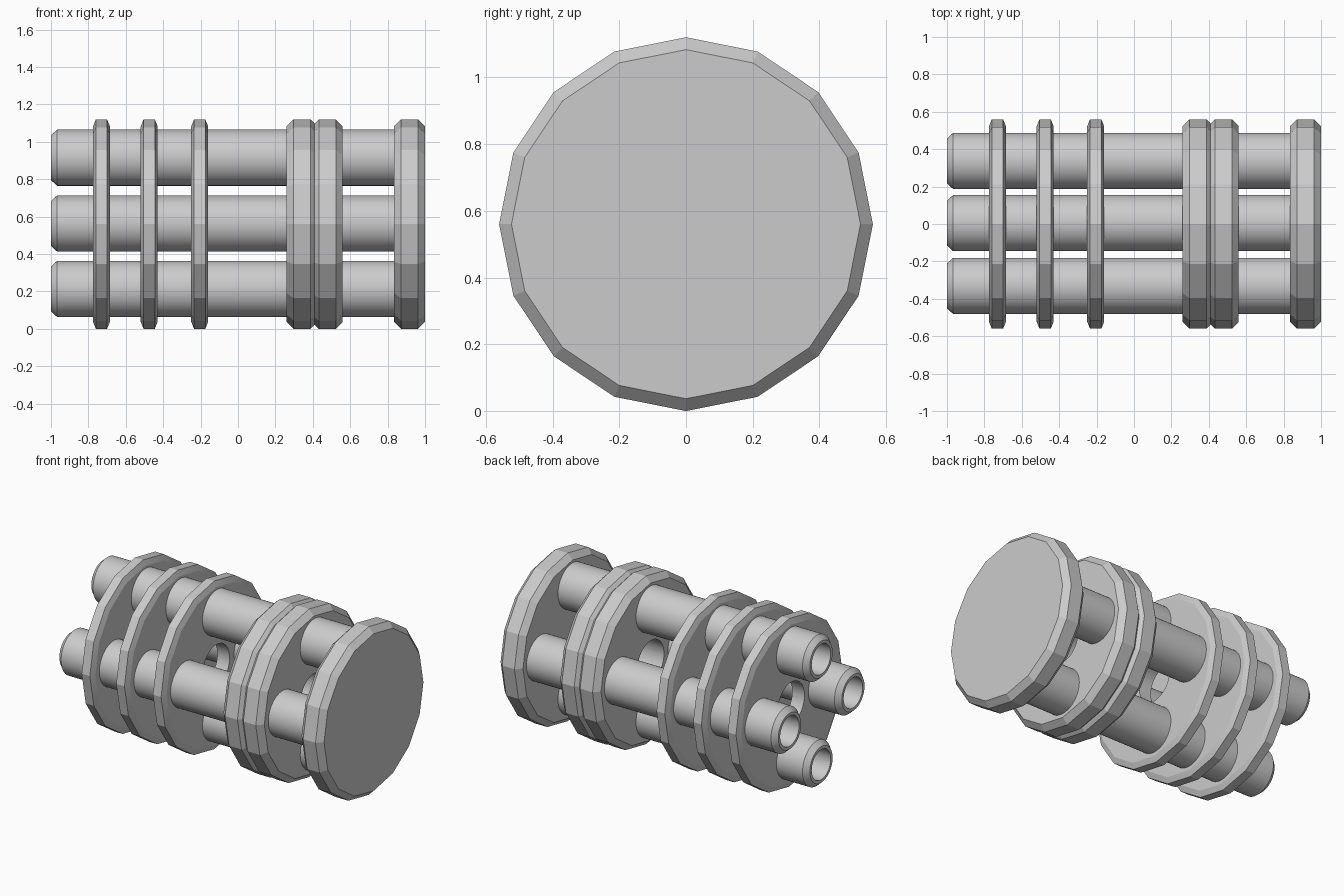
import bpy
import bmesh
from math import cos, sin, pi, radians

if "Cube" in bpy.data.objects:
    bpy.data.objects.remove(bpy.data.objects["Cube"])

grey = bpy.data.materials.new("plain_grey")
grey.use_nodes = True
COLOUR = (0.6, 0.6, 0.6, 1)
grey.diffuse_color = COLOUR
grey.node_tree.nodes["Principled BSDF"].inputs["Base Color"].default_value = COLOUR

AXIS_Z = 0.56
RADIUS = 0.56
TUBE_R, BORE_R = 0.15, 0.1
TUBES = {"upper": (0.005, 0.915), "lower": (0.005, 0.213),
         "back": (0.337, 0.563), "front": (-0.331, 0.563)}


def lathe(bm, profile, sides, centre, closed=False):
    """Turn (x, radius) points around an axis parallel to x."""
    rings = []
    for x, r in profile:
        angles = [2 * pi * i / sides for i in range(sides)]
        rings.append([bm.verts.new((x, centre[0] + r * cos(a), centre[1] + r * sin(a)))
                      for a in angles])
    pairs = list(zip(rings, rings[1:]))
    if closed:
        pairs.append((rings[-1], rings[0]))
    else:
        bm.faces.new(rings[0])
        bm.faces.new(rings[-1])
    for a, b in pairs:
        for i in range(sides):
            j = (i + 1) % sides
            bm.faces.new((a[i], a[j], b[j], b[i]))


def finish(bm, name):
    bmesh.ops.recalc_face_normals(bm, faces=bm.faces)
    mesh = bpy.data.meshes.new(name)
    bm.to_mesh(mesh)
    bm.free()
    mesh.materials.append(grey)
    obj = bpy.data.objects.new(name, mesh)
    bpy.context.collection.objects.link(obj)
    return obj


def activate(obj):
    bpy.ops.object.select_all(action="DESELECT")
    obj.select_set(True)
    bpy.context.view_layer.objects.active = obj


def disc(name, x0, x1, bevel):
    bm = bmesh.new()
    inner = RADIUS - 0.037
    lathe(bm, [(x0, inner), (x0 + bevel, RADIUS), (x1 - bevel, RADIUS), (x1, inner)],
          16, (0, AXIS_Z))
    return finish(bm, name)


# Drill for the centre hole and the four tube bores
bm = bmesh.new()
lathe(bm, [(-1.2, 0.14), (0.7, 0.14)], 48, (0, AXIS_Z))
for centre in TUBES.values():
    lathe(bm, [(-1.2, 0.125), (0.7, 0.125)], 48, centre)
drill = finish(bm, "drill")
drill.hide_render = True

# Drilled plates: three thin ones and an overlapping thick pair
plates = [disc("outer_thin_plate", -0.775, -0.685, 0.015),
          disc("middle_thin_plate", -0.52, -0.43, 0.015),
          disc("inner_thin_plate", -0.25, -0.16, 0.015),
          disc("thick_plate_a", 0.26, 0.425, 0.037),
          disc("thick_plate_b", 0.395, 0.56, 0.037)]
for plate in plates:
    mod = plate.modifiers.new("holes", "BOOLEAN")
    mod.operation = "DIFFERENCE"
    mod.solver = "EXACT"
    mod.object = drill
    activate(plate)
    bpy.ops.object.modifier_apply(modifier=mod.name)
bpy.data.objects.remove(drill)

# Solid end cap
parts = plates + [disc("end_cap", 0.835, 1.0, 0.037)]

# Hollow tubes with a chamfered open end, seated in the cap
for name, centre in TUBES.items():
    bm = bmesh.new()
    lathe(bm, [(-1, BORE_R), (-1, 0.12), (-0.967, TUBE_R), (0.85, TUBE_R), (0.85, BORE_R)],
          48, centre, closed=True)
    parts.append(finish(bm, name + "_tube"))

for part in parts:
    activate(part)
    bpy.ops.object.shade_smooth_by_angle(angle=radians(15))
